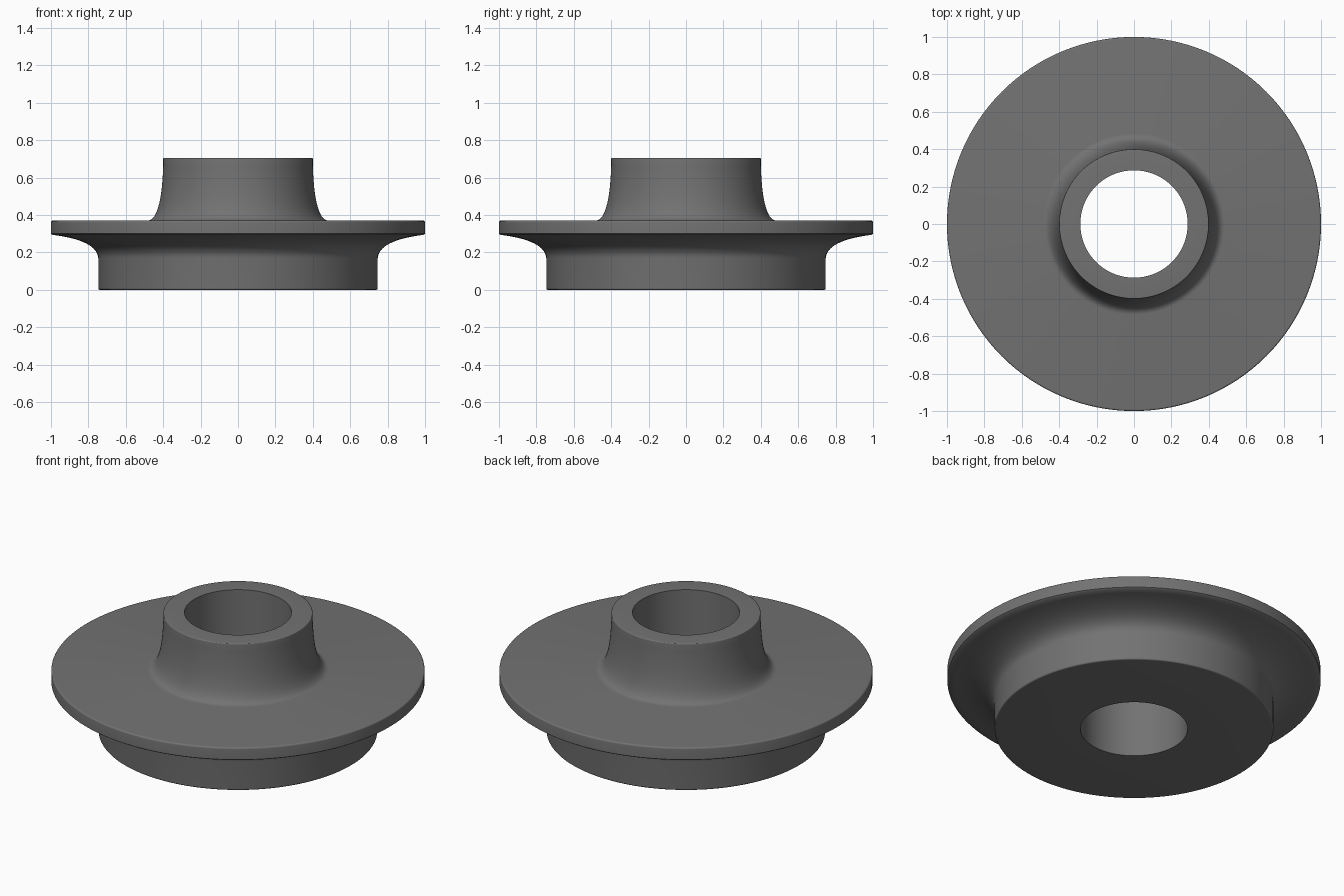
import bpy
import bmesh
import math
from mathutils import Vector

SEGMENTS = 128

old = bpy.data.objects.get("Cube")
if old:
    bpy.data.objects.remove(old, do_unlink=True)

grey = bpy.data.materials.new("dark grey metal")
grey.use_nodes = True
colour = (0.17, 0.17, 0.17, 1)
grey.diffuse_color = colour
grey.node_tree.nodes["Principled BSDF"].inputs["Base Color"].default_value = colour


def curve(start, control, end, steps):
    """Quadratic arc from start to end, bent towards control."""
    a, b, c = Vector(start), Vector(control), Vector(end)
    ts = [i / steps for i in range(steps + 1)]
    return [a * (1 - t) ** 2 + b * (2 * t * (1 - t)) + c * t * t for t in ts]


def rounded(before, corner, after, size=0.01):
    """Small rounded corner between two straight edges."""
    p = Vector(corner)
    start = p + (Vector(before) - p).normalized() * size
    end = p + (Vector(after) - p).normalized() * size
    return curve(start, p, end, 4)


def lathe(name, profile):
    """Spin a closed radius/height profile about the z axis."""
    bm = bmesh.new()
    rings = []
    for i in range(SEGMENTS):
        angle = math.tau * i / SEGMENTS
        rings.append([bm.verts.new((r * math.cos(angle), r * math.sin(angle), z))
                      for r, z in profile])
    n = len(profile)
    for i, ring in enumerate(rings):
        after = rings[(i + 1) % SEGMENTS]
        for j in range(n):
            k = (j + 1) % n
            bm.faces.new((ring[j], after[j], after[k], ring[k]))
    bmesh.ops.recalc_face_normals(bm, faces=bm.faces)
    mesh = bpy.data.meshes.new(name)
    bm.to_mesh(mesh)
    bm.free()
    mesh.materials.append(grey)
    obj = bpy.data.objects.new(name, mesh)
    bpy.context.collection.objects.link(obj)
    bpy.context.view_layer.objects.active = obj
    obj.select_set(True)
    bpy.ops.object.shade_smooth_by_angle(angle=math.radians(32))
    obj.select_set(False)
    return obj


BORE, BASE, RIM, HUB = 0.287, 0.747, 1.0, 0.4
FLANGE_LOW, FLANGE_TOP, TOP = 0.294, 0.37, 0.705

profile = [Vector((BORE, 0))]
# Base drum and its flared underside
profile += rounded((BORE, 0), (BASE, 0), (BASE, 0.1))
profile += curve((BASE, 0.17), (0.755, 0.265), (RIM - 0.008, FLANGE_LOW), 14)
# Flange rim
profile += [Vector((RIM, FLANGE_LOW + 0.006))]
profile += rounded((RIM, FLANGE_LOW), (RIM, FLANGE_TOP), (HUB, FLANGE_TOP))
# Hub fillet and hub top
profile += curve((0.485, FLANGE_TOP), (0.41, FLANGE_TOP), (HUB, 0.66), 14)
profile += rounded((HUB, FLANGE_TOP), (HUB, TOP), (BORE, TOP), 0.006)
# Through bore
profile += [Vector((BORE, TOP))]

lathe("flanged_hub", profile)
